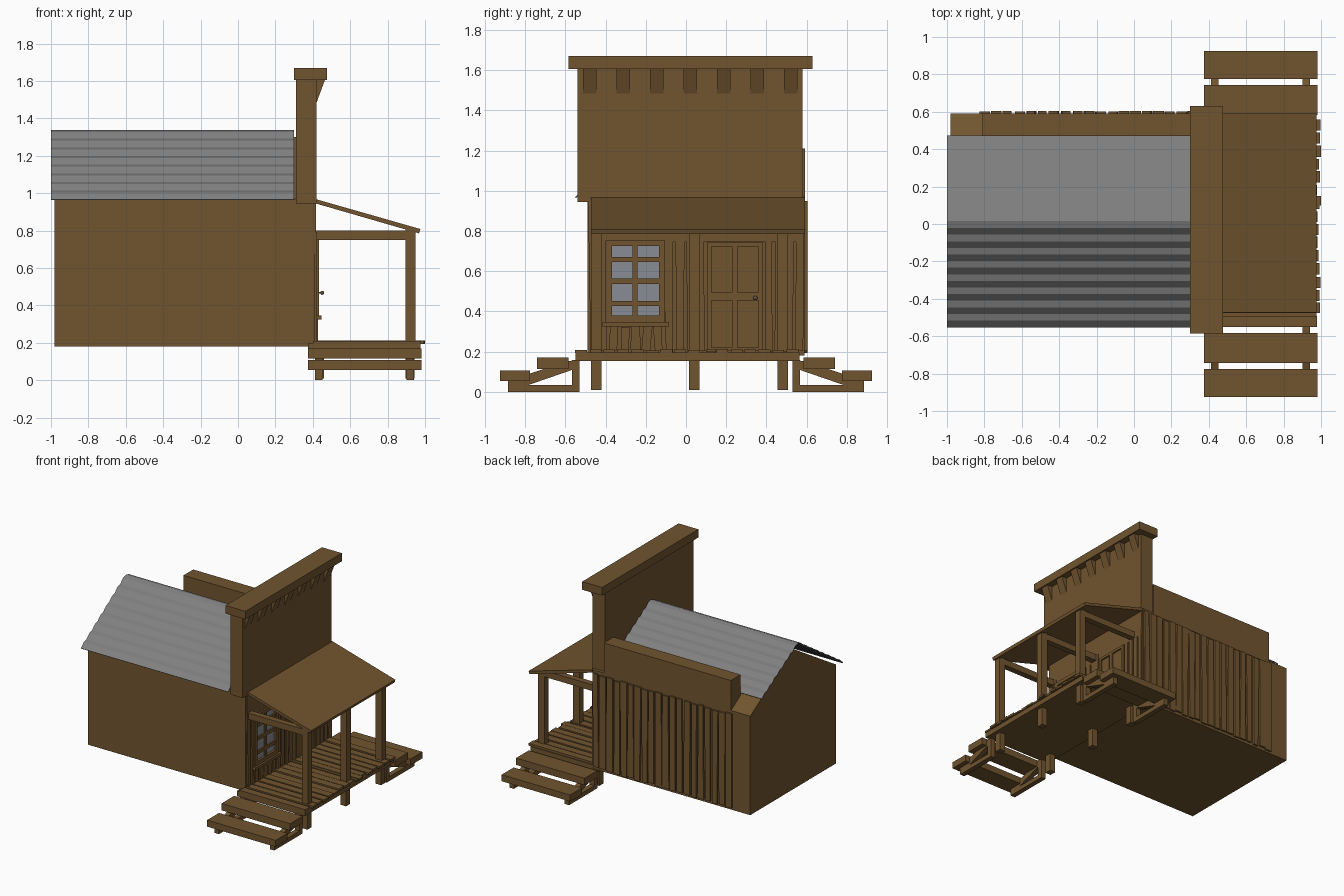
import bpy, random
from mathutils import Vector

if "Cube" in bpy.data.objects:
    bpy.data.objects.remove(bpy.data.objects["Cube"])

random.seed(4)


def material(name, col):
    m = bpy.data.materials.new(name)
    m.diffuse_color = (*col, 1)
    m.use_nodes = True
    m.node_tree.nodes["Principled BSDF"].inputs["Base Color"].default_value = m.diffuse_color
    return m


WOOD = material("wood", (0.165, 0.09, 0.028))
METAL = material("roof_metal", (0.22, 0.22, 0.22))
GLASS = material("window_glass", (0.25, 0.27, 0.3))
BRASS = material("knob_metal", (0.12, 0.1, 0.07))


def mesh(name, verts, faces, mat=WOOD):
    me = bpy.data.meshes.new(name)
    me.from_pydata(verts, [], faces)
    me.materials.append(mat)
    ob = bpy.data.objects.new(name, me)
    bpy.context.collection.objects.link(ob)
    return ob


def prism(name, pts, axis, a, b, mat=WOOD):
    """Extrude a 2D outline along axis 'x' (pts = y,z) or 'y' (pts = x,z)."""
    place = (lambda p, t: (t, p[0], p[1])) if axis == "x" else (lambda p, t: (p[0], t, p[1]))
    n = len(pts)
    area = sum(pts[i][0] * pts[(i + 1) % n][1] - pts[(i + 1) % n][0] * pts[i][1] for i in range(n))
    if (area < 0) == (axis == "x"):
        pts = pts[::-1]
    verts = [place(p, a) for p in pts] + [place(p, b) for p in pts]
    faces = [list(range(n))[::-1], list(range(n, 2 * n))]
    faces += [(i, (i + 1) % n, (i + 1) % n + n, i + n) for i in range(n)]
    return mesh(name, verts, faces, mat)


def box(name, x0, x1, y0, y1, z0, z1, mat=WOOD):
    return prism(name, [(y0, z0), (y1, z0), (y1, z1), (y0, z1)], "x", x0, x1, mat)


def boards(name, axis, start, end, z0, z1, d0, d1, count):
    """Row of rough, slightly tapered upright boards along an edge."""
    pitch = (end - start) / count
    for i in range(count):
        c, h = start + (i + 0.5) * pitch, pitch / 2
        r = lambda: random.uniform(0.0, 0.013)
        lo, hi = z0 + random.uniform(-0.008, 0.008), z1 - r()
        prism(f"{name}_{i + 1}", [(c - h + r(), lo), (c + h - r(), lo),
              (c + h - r(), hi), (c - h + r(), hi)], axis, d0, d1 - r() / 4)


# Main building shell with gable
prism("house_body", [(-0.49, 0.18), (0.59, 0.18), (0.59, 0.97), (0.05, 1.30), (-0.49, 0.97)],
      "x", -0.98, 0.41)
box("side_parapet", -0.81, 0.31, 0.47, 0.592, 0.95, 1.21)
boards("side_board", "y", -0.83, 0.41, 0.20, 0.95, 0.585, 0.605, 20)

# Corrugated metal roof: stepped profile on both slopes
ridge = Vector((0.015, 1.335))


def slope(end, n):
    pts = []
    for i in range(1, 2 * n + 1):
        p = ridge.lerp(Vector(end), i / (2 * n))
        pts.append((p.x, p.y + (0.012 if i % 2 else 0)))
    return pts


prof = slope((-0.55, 0.965), 8)[::-1] + [tuple(ridge)] + slope((0.47, 1.065), 7)
verts = [(x, y, z) for x in (-1.0, 0.30) for y, z in prof]
n = len(prof)
roof = mesh("metal_roof", verts, [(i, i + n, i + n + 1, i + 1) for i in range(n - 1)], METAL)
sol = roof.modifiers.new("thickness", "SOLIDIFY")
sol.thickness, sol.offset = 0.006, 0

# False front with cap and brackets
box("false_front", 0.31, 0.42, -0.54, 0.58, 0.945, 1.61)
box("front_cap", 0.30, 0.475, -0.585, 0.63, 1.605, 1.67)
for i in range(7):
    y = -0.478 + i * 0.1665
    prism(f"cap_bracket_{i + 1}", [(0.415, 1.47), (0.465, 1.606), (0.415, 1.606)],
          "y", y - 0.034, y + 0.034)

# Front wall boards
boards("front_board", "x", -0.485, -0.39, 0.20, 0.80, 0.405, 0.422, 2)
boards("front_board_low", "x", -0.39, -0.11, 0.20, 0.335, 0.405, 0.422, 5)
boards("front_board_mid", "x", -0.11, 0.10, 0.20, 0.80, 0.405, 0.422, 4)
boards("front_board_right", "x", 0.385, 0.59, 0.20, 0.80, 0.405, 0.422, 4)
box("wall_head", 0.405, 0.418, -0.485, 0.585, 0.745, 0.95)

# Window
box("window_glass", 0.40, 0.414, -0.37, -0.13, 0.365, 0.73, GLASS)
box("window_frame_left", 0.405, 0.432, -0.40, -0.368, 0.345, 0.75)
box("window_frame_right", 0.405, 0.432, -0.135, -0.105, 0.345, 0.75)
box("window_frame_top", 0.405, 0.432, -0.40, -0.105, 0.725, 0.752)
box("window_frame_bottom", 0.405, 0.432, -0.40, -0.105, 0.345, 0.38)
box("window_sill", 0.405, 0.447, -0.415, -0.085, 0.325, 0.347)
box("window_bar_upright", 0.405, 0.425, -0.265, -0.24, 0.37, 0.73)
for i, z in enumerate((0.44, 0.55, 0.658)):
    box(f"window_bar_{i + 1}", 0.405, 0.425, -0.37, -0.13, z - 0.013, z + 0.013)

# Door: back panel with raised rails and stiles
box("door_panel", 0.40, 0.416, 0.105, 0.38, 0.205, 0.74)
for i, (a, b) in enumerate(((0.105, 0.127), (0.228, 0.256), (0.361, 0.382))):
    box(f"door_stile_{i + 1}", 0.405, 0.428, a, b, 0.205, 0.74)
for i, (a, b) in enumerate(((0.205, 0.222), (0.455, 0.495), (0.722, 0.742))):
    box(f"door_rail_{i + 1}", 0.405, 0.428, 0.105, 0.382, a, b)
for i, (a, b) in enumerate(((0.127, 0.228), (0.256, 0.361))):
    for j, (c, d) in enumerate(((0.222, 0.455), (0.495, 0.722))):
        box(f"door_inset_{i}_{j}", 0.41, 0.421, a + 0.012, b - 0.012, c + 0.012, d - 0.012)
bpy.ops.mesh.primitive_uv_sphere_add(segments=10, ring_count=6, radius=0.011, location=(0.45, 0.345, 0.467))
knob = bpy.context.object
knob.name = "door_knob"
knob.data.materials.append(BRASS)
box("knob_stem", 0.42, 0.45, 0.341, 0.349, 0.463, 0.471, BRASS)

# Porch deck with uneven planks
box("deck_frame", 0.375, 0.975, -0.55, 0.565, 0.155, 0.196)
count = 16
pitch = 1.12 / count
for i in range(count):
    y = -0.555 + i * pitch
    box(f"deck_plank_{i + 1}", 0.40, random.uniform(0.978, 1.0), y + random.uniform(0.002, 0.008),
        y + pitch - random.uniform(0.002, 0.008), 0.194, random.uniform(0.206, 0.214))
bpy.data.objects["deck_plank_4"].scale.x = 1.0
box("deck_plank_end", 0.42, 1.0, 0.10, 0.15, 0.198, 0.212)

# Porch posts, beams and lean-to roof
for i, y in enumerate((-0.447, 0.04, 0.482)):
    box(f"porch_post_{i + 1}", 0.895, 0.95, y - 0.026, y + 0.026, 0.20, 0.81)
    box(f"porch_beam_{i + 1}", 0.41, 0.90, y - 0.024, y + 0.024, 0.75, 0.80)
    for x in (0.435, 0.92):
        box(f"deck_leg_{i + 1}_{x}", x - 0.024, x + 0.024, y - 0.026, y + 0.026, 0.01, 0.16)
prism("porch_roof", [(0.415, 0.945), (0.415, 0.968), (0.975, 0.808), (0.968, 0.785)],
      "y", -0.473, 0.592)

# Steps on both porch ends
for s, side in ((1, "back"), (-1, "front")):
    def flip(pts):
        return [(s * y, z) for y, z in pts]

    def rect(y0, y1, z0, z1):
        return flip([(y0, z0), (y1, z0), (y1, z1), (y0, z1)])

    prism(f"{side}_step_upper", rect(0.583, 0.742, 0.115, 0.17), "x", 0.375, 0.98)
    prism(f"{side}_step_lower", rect(0.775, 0.925, 0.055, 0.107), "x", 0.375, 0.98)
    for x in (0.432, 0.92):
        a, b = x - 0.02, x + 0.02
        prism(f"{side}_stair_foot_{x}", rect(0.53, 0.885, 0.0, 0.035), "x", a, b)
        prism(f"{side}_stair_upright_{x}", rect(0.53, 0.568, 0.01, 0.16), "x", a, b)
        prism(f"{side}_stair_brace_{x}", flip([(0.55, 0.115), (0.55, 0.158), (0.60, 0.15),
              (0.885, 0.055), (0.885, 0.015), (0.84, 0.015)]), "x", a, b)
